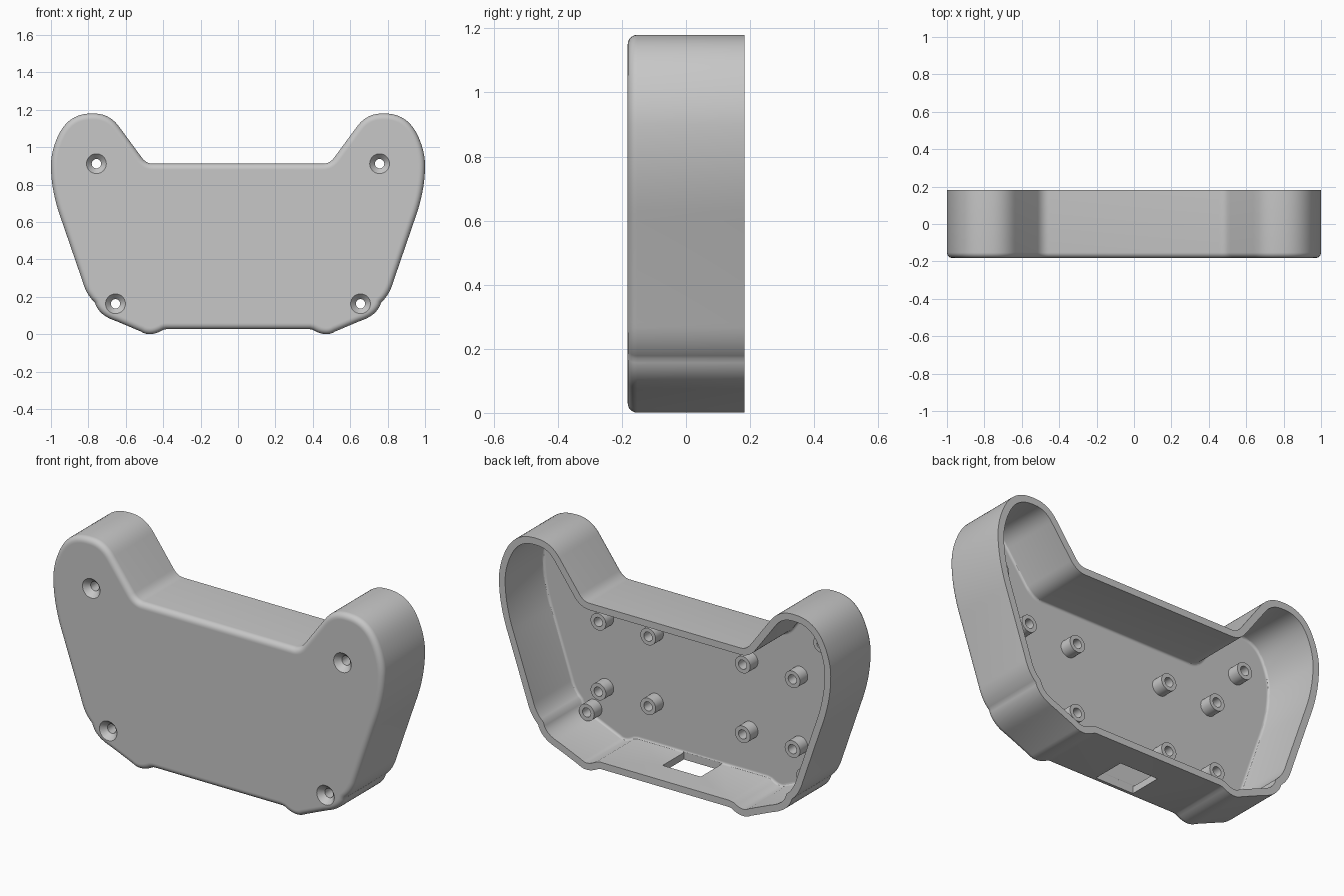
import bpy
import bmesh
from math import sin, cos, pi, radians
from mathutils import Vector

default = bpy.data.objects.get("Cube")
if default:
    bpy.data.objects.remove(default)

HALF_DEPTH = 0.182
WALL = 0.037
FLOOR = -0.147
HOLE = 0.025
ROUND = 0.03

grey = bpy.data.materials.new("plain grey plastic")
grey.use_nodes = True
COLOUR = (0.57, 0.57, 0.57, 1)
grey.diffuse_color = COLOUR
grey.node_tree.nodes["Principled BSDF"].inputs["Base Color"].default_value = COLOUR


def skin(name, rings, cap):
    """Bridge rings of points; close with caps, or loop round to the first ring."""
    bm = bmesh.new()
    loops = [[bm.verts.new(p) for p in ring] for ring in rings]
    n = len(loops[0])
    pairs = list(zip(loops, loops[1:]))
    if cap:
        bm.faces.new(loops[0])
        bm.faces.new(loops[-1])
    else:
        pairs.append((loops[-1], loops[0]))
    for a, b in pairs:
        for i in range(n):
            j = (i + 1) % n
            bm.faces.new((a[i], a[j], b[j], b[i]))
    bmesh.ops.recalc_face_normals(bm, faces=bm.faces)
    mesh = bpy.data.meshes.new(name)
    bm.to_mesh(mesh)
    bm.free()
    mesh.materials.append(grey)
    obj = bpy.data.objects.new(name, mesh)
    bpy.context.collection.objects.link(obj)
    return obj


def lathe(name, x, z, profile, cap, sides=32):
    """Turn a (radius, y) profile about an axis running front to back."""
    turn = [2 * pi * i / sides for i in range(sides)]
    rings = [[(x + r * cos(a), y, z + r * sin(a)) for a in turn] for r, y in profile]
    return skin(name, rings, cap)


def activate(obj):
    bpy.ops.object.select_all(action='DESELECT')
    obj.select_set(True)
    bpy.context.view_layer.objects.active = obj


def smooth(obj):
    activate(obj)
    bpy.ops.object.shade_smooth_by_angle(angle=radians(30))


def cut(obj, cutter):
    cutter.hide_render = True
    mod = obj.modifiers.new("cut", 'BOOLEAN')
    mod.operation = 'DIFFERENCE'
    mod.solver = 'EXACT'
    mod.object = cutter
    activate(obj)
    bpy.ops.object.modifier_apply(modifier=mod.name)
    bpy.data.objects.remove(cutter)


# Half outline as curved corners (start, control, end) joined by straight runs
corners = [
    ((.455, .912), (.49, .912), (.515, .945)),
    ((.636, 1.11), (.687, 1.18), (.77, 1.18)),
    ((.785, 1.18), (.905, 1.18), (.96, 1.065)),
    ((.96, 1.065), (1, .98), (1, .9)),
    ((1, .9), (1, .76), (.94, .6)),
    ((.83, .28), (.81, .21), (.765, .17)),
    ((.765, .17), (.745, .1), (.65, .07)),
    ((.52, .015), (.47, -.018), (.4, .024)),
]
STEPS = 10
half = []
for corner in corners:
    a, b, c = map(Vector, corner)
    for i in range(STEPS + 1):
        t = i / STEPS
        p = a * (1 - t) ** 2 + b * 2 * t * (1 - t) + c * t * t
        if not half or (p - half[-1]).length > 0.0001:
            half.append(p)
half.append(Vector((.385, .027)))
outline = half + [Vector((-p.x, p.y)) for p in reversed(half)]


def inset(distance, y):
    """Outline moved inward by a constant distance, placed at depth y."""
    ring = []
    for i, p in enumerate(outline):
        d1 = (p - outline[i - 1]).normalized()
        d2 = (outline[(i + 1) % len(outline)] - p).normalized()
        n1, n2 = Vector((d1.y, -d1.x)), Vector((d2.y, -d2.x))
        q = p + (n1 + n2) / (1 + n1.dot(n2)) * distance
        ring.append((q.x, y, q.y))
    return ring


# Shell: inner floor, inner wall, rim, outer wall, rounded front edge
section = [(WALL + .016, FLOOR)]
for i in range(4):
    a = pi / 2 * i / 3
    section.append((WALL + .012 * (1 - sin(a)), FLOOR + .012 * (1 - cos(a))))
section += [(WALL, HALF_DEPTH), (0, HALF_DEPTH)]
for i in range(7):
    a = pi / 2 * i / 6
    section.append((ROUND * (1 - cos(a)), -HALF_DEPTH + ROUND * (1 - sin(a))))
section.append((ROUND + .004, -HALF_DEPTH))
shell = skin("shell", [inset(d, y) for d, y in section], True)

# Countersunk screw holes through the front
screws = [(s * x, z) for x, z in ((.757, .912), (.655, .163)) for s in (1, -1)]
for x, z in screws:
    cut(shell, lathe("screw_cutter", x, z,
                     [(.0605, -.19), (HOLE, -.152), (HOLE, -.1)], True))

# Port opening in the bottom wall
port = [[(x, y, z) for x, y in ((-.115, -.145), (.115, -.145), (.115, .037), (-.115, .037))]
        for z in (-.05, .12)]
cut(shell, skin("port_cutter", port, True))
smooth(shell)

# Hollow standoffs on the inner floor, and bosses behind the screw holes
tube = [(.046, FLOOR - .004), (.046, -.08), (HOLE, -.08), (HOLE, FLOOR - .004)]
mounts = [(s * x, z) for x in (.285, .585) for z in (.295, .675) for s in (1, -1)]
for label, places in (("board_standoff", mounts), ("screw_boss", screws)):
    for x, z in places:
        smooth(lathe(label, x, z, tube, False))
